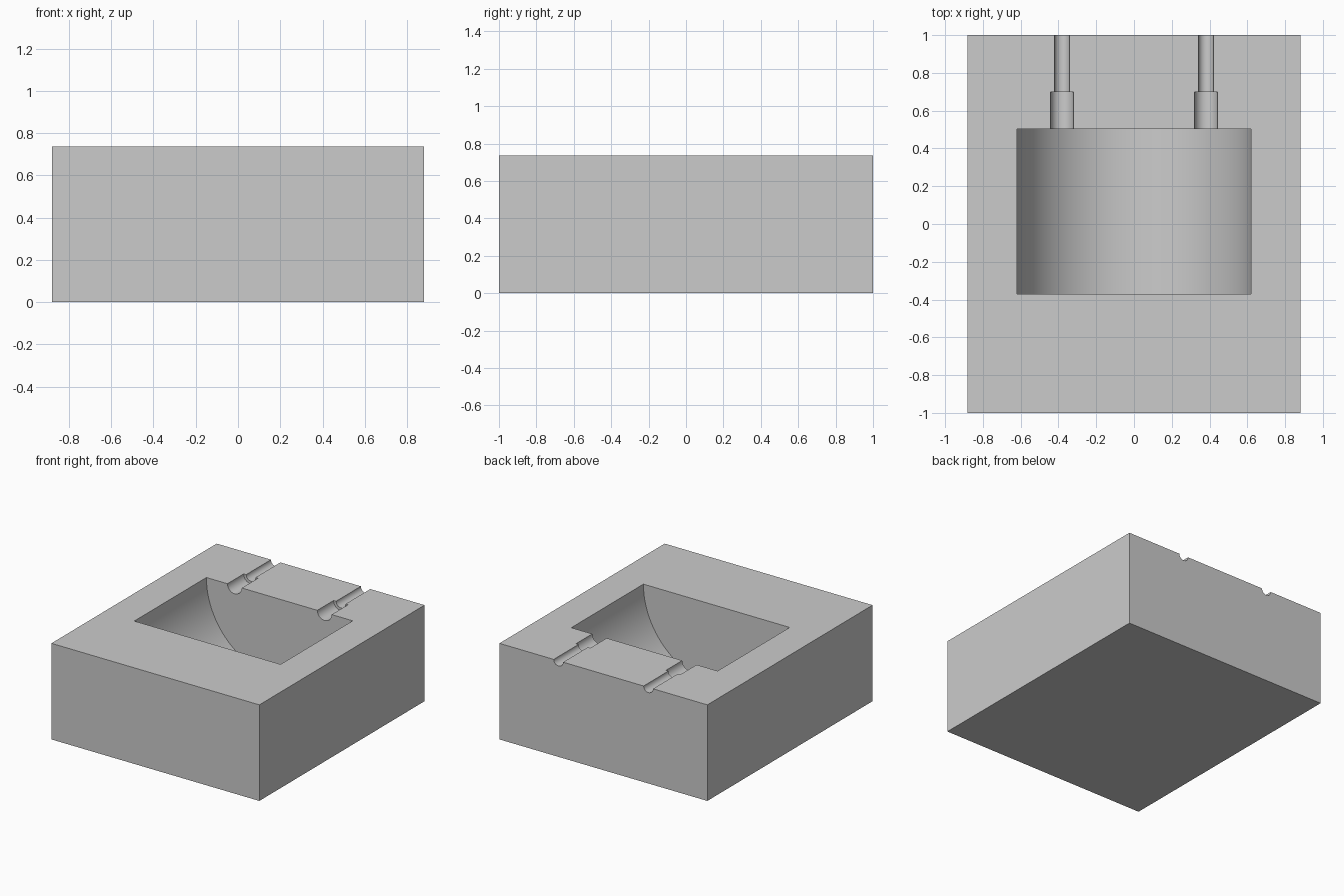
import bpy
import math

old = bpy.data.objects.get("Cube")
if old:
    bpy.data.objects.remove(old, do_unlink=True)

WIDTH, LENGTH, HEIGHT = 1.762, 2.0, 0.736

grey = bpy.data.materials.new("plain grey")
grey.use_nodes = True
colour = (0.6, 0.6, 0.6, 1)
grey.diffuse_color = colour
grey.node_tree.nodes["Principled BSDF"].inputs["Base Color"].default_value = colour

# Solid block
bpy.ops.mesh.primitive_cube_add(size=1, location=(0, 0, HEIGHT / 2))
block = bpy.context.object
block.name = "mould_block"
block.scale = (WIDTH, LENGTH, HEIGHT)
bpy.ops.object.transform_apply(location=True, rotation=False, scale=True)
block.data.materials.append(grey)


def carve(name, x, radius, y_start, y_end, sides):
    """Cut a half-round trough along y, with its axis on the top face."""
    bpy.ops.mesh.primitive_cylinder_add(
        vertices=sides, radius=radius, depth=y_end - y_start,
        location=(x, (y_start + y_end) / 2, HEIGHT),
        rotation=(math.pi / 2, 0, 0))
    cutter = bpy.context.object
    cutter.name = name
    cutter.hide_render = True
    cutter.data.materials.append(grey)
    bpy.context.view_layer.objects.active = block
    cut = block.modifiers.new(name, "BOOLEAN")
    cut.operation = "DIFFERENCE"
    cut.solver = "EXACT"
    cut.object = cutter
    bpy.ops.object.modifier_apply(modifier=cut.name)
    bpy.data.objects.remove(cutter, do_unlink=True)


# Main half-cylinder cavity
carve("cavity_cutter", 0, 0.62, -0.37, 0.503, 96)

# Two stepped channels running out through the back
for side in (-1, 1):
    x = side * 0.381
    carve("wide_channel_cutter", x, 0.061, 0.4, 0.70, 32)
    carve("narrow_channel_cutter", x, 0.04, 0.6, 1.1, 32)

# Smooth troughs, sharp edges
bpy.ops.object.select_all(action="DESELECT")
block.select_set(True)
bpy.context.view_layer.objects.active = block
bpy.ops.object.shade_smooth_by_angle(angle=math.radians(30))
